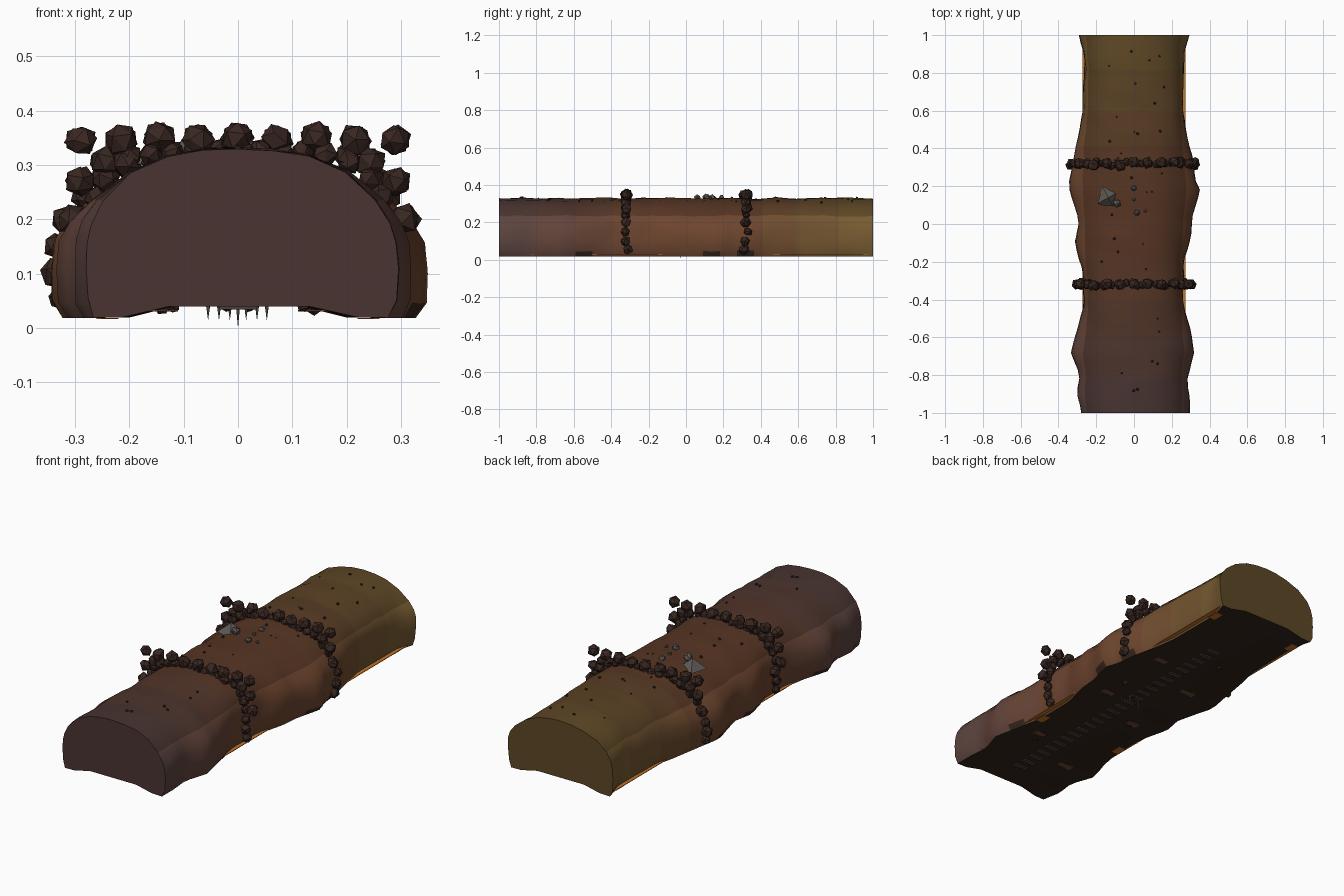
import bpy, bmesh, math, random
from mathutils import Vector, Matrix, noise

if "Cube" in bpy.data.objects:
    bpy.data.objects.remove(bpy.data.objects["Cube"])

random.seed(4)


def mat(name, c):
    m = bpy.data.materials.new(name)
    m.diffuse_color = (*c, 1)
    m.use_nodes = True
    m.node_tree.nodes["Principled BSDF"].inputs["Base Color"].default_value = m.diffuse_color
    return m


def finish(name, bm, mats, smooth=None):
    me = bpy.data.meshes.new(name)
    bm.to_mesh(me)
    bm.free()
    ob = bpy.data.objects.new(name, me)
    bpy.context.collection.objects.link(ob)
    for m in mats:
        me.materials.append(m)
    if smooth:
        bpy.ops.object.select_all(action='DESELECT')
        ob.select_set(True)
        bpy.context.view_layer.objects.active = ob
        bpy.ops.object.shade_smooth_by_angle(angle=math.radians(smooth))
    return ob


def lerp_table(t, y):
    for (a, va), (b, vb) in zip(t, t[1:]):
        if y <= b:
            return va + (vb - va) * (y - a) / (b - a)
    return t[-1][1]


# half widths along the length
LEFT = [(-1, .28), (-.9, .30), (-.8, .285), (-.68, .33), (-.55, .29), (-.42, .265), (-.25, .27), (-.1, .31),
        (0, .29), (.1, .315), (.2, .345), (.33, .32), (.5, .29), (.6, .265), (.9, .26), (1, .29)]
RIGHT = [(-1, .29), (-.9, .29), (-.8, .28), (-.68, .32), (-.55, .29), (-.4, .26), (-.2, .26), (-.05, .30),
         (.05, .31), (.18, .345), (.25, .32), (.35, .31), (.5, .275), (.6, .26), (.9, .26), (1, .29)]
# half section: width fraction, height
SECTION = [(.45, .04), (.76, .02), (.95, .019), (1, .05), (1.01, .11), (1, .16), (.97, .195), (.89, .235),
           (.7, .285), (.45, .315), (.22, .327), (0, .33)]


def shell_point(f, z, side, y):
    w = lerp_table(RIGHT if side > 0 else LEFT, y)
    blend = 1 if z < .17 else max(0, (.285 - z) / .115)
    return Vector((side * f * (.285 + (w - .285) * blend), y, z))


# rock tunnel body
N = 44
bm = bmesh.new()
rings = []
for i in range(N + 1):
    y = -1 + 2 * i / N
    pts = [shell_point(f, z, 1, y) for f, z in SECTION]
    pts += [shell_point(f, z, -1, y) for f, z in reversed(SECTION[:-1])]
    for p in pts:
        if p.z > .045:
            n = noise.noise_vector(Vector((p.x * 6, p.y * 11, p.z * 6)))
            p.x += n.x * .008
            p.z += n.z * .010
    rings.append([bm.verts.new(p) for p in pts])
for a, b in zip(rings, rings[1:]):
    for k in range(len(a)):
        j = (k + 1) % len(a)
        bm.faces.new((a[k], a[j], b[j], b[k]))
for r, y in ((rings[0], -1), (rings[-1], 1)):
    c = bm.verts.new((0, y, .13))
    for k in range(len(r)):
        bm.faces.new((r[k], r[(k + 1) % len(r)], c))
bmesh.ops.recalc_face_normals(bm, faces=bm.faces)
FRONT, MID, BACK = Vector((.075, .04, .035)), Vector((.11, .042, .02)), Vector((.13, .075, .022))
mats = []
for b in range(10):
    t = -1 + (b + .5) / 5
    col = MID.lerp(FRONT, min(1, max(0, -t - .25) * 1.5)) if t < 0 else MID.lerp(BACK, min(1, max(0, t - .25) * 1.5))
    mats += [mat("rock_top_%d" % b, col * .85), mat("rock_side_%d" % b, col * 1.4)]
mats.append(mat("rock_floor", (.035, .018, .012)))
for f in bm.faces:
    c = f.calc_center_median()
    band = min(9, max(0, int((c.y + 1) * 5)))
    f.material_index = band * 2 + (1 if c.z < .23 and abs(f.normal.y) < .9 else 0)
    if f.normal.z < -.5:
        f.material_index = 20
finish("tunnel_rock", bm, mats, 38)


def rock(bm, p, r, stretch=1.0):
    M = Matrix.Translation(p) @ Matrix.Rotation(random.uniform(0, 6), 4, Vector((random.random(), random.random(), .3)))
    vs = bmesh.ops.create_icosphere(bm, subdivisions=1, radius=r, matrix=M @ Matrix.Diagonal((1, stretch, 1, 1)))['verts']
    for v in vs:
        v.co += Vector([random.uniform(-.1, .1) * r for _ in range(3)])


# two collars of boulders
boulder = mat("boulder", (.04, .02, .015))
for name, y0 in (("front_boulder_collar", -.32), ("back_boulder_collar", .32)):
    bm = bmesh.new()
    for s in (-1, 1):
        for f, z in ((1.02, .055), (1.04, .1), (1.04, .15), (1.02, .2), (.95, .24), (.86, .275), (.72, .305)):
            rock(bm, shell_point(f, z, s, y0) + Vector((0, random.uniform(-.012, .012), 0)), random.uniform(.022, .03))
        for x, z in ((.29, .345), (.29, .27), (.305, .2), (.245, .305)):
            rock(bm, Vector((s * x, y0, z)), .029)
    for k in range(-3, 4):
        rock(bm, Vector((k * .072, y0 + random.uniform(-.01, .01), .35 - .004 * (k % 2))), .031)
    for k in range(-5, 6):
        rock(bm, Vector((k * .04, y0 + random.uniform(-.012, .012), .325 - .0004 * k * k)), .024)
    finish(name, bm, [boulder])

# small pebbles over the crown
bm = bmesh.new()
for _ in range(34):
    x, y = random.uniform(-.18, .18), random.uniform(-.95, .95)
    rock(bm, Vector((x, y, .331 - .9 * x * x)), random.uniform(.004, .009))
finish("crown_pebbles", bm, [mat("pebble", (.03, .017, .013))])

# grey shard and chips
grey = mat("grey_stone", (.11, .10, .095))
bm = bmesh.new()
bmesh.ops.create_cone(bm, cap_ends=True, segments=4, radius1=.066, radius2=.0, depth=.05,
                      matrix=Matrix.Translation((-.135, .14, .327)) @ Matrix.Rotation(.5, 4, 'Z'))
for x, y, r in ((-.09, .11, .022), (0, .19, .016), (.015, .06, .018), (.06, .07, .009), (0, .13, .01)):
    rock(bm, Vector((x, y, .332)), r)
finish("grey_shards", bm, [grey])


def slab(bm, x, y, z, sx, sy, sz):
    bmesh.ops.create_cube(bm, size=1, matrix=Matrix.Translation((x, y, z)) @ Matrix.Diagonal((sx, sy, sz, 1)))


# glowing strips and patches under the side walls
glow = mat("glow_orange", (.55, .17, .02))
bm = bmesh.new()
for s in (-1, 1):
    slab(bm, s * .248, 0, .029, .048, 1.94, .003)
    for y in (-.4, .9):
        slab(bm, s * .24, y, .018, .04, .06, .002)
finish("glow_strips", bm, [glow])

# floor plates
bm = bmesh.new()
for s in (-1, 1):
    for y in (-.62, -.1, .3):
        slab(bm, s * .15, y + s * .08, .032, .08, .035, .003)
finish("floor_plates", bm, [mat("plate_brown", (.16, .07, .035))])

# floor sleepers
bm = bmesh.new()
for k in range(26):
    slab(bm, 0, -.85 + k * .058, .037, .07, .024, .006)
finish("floor_sleepers", bm, [mat("sleeper", (.07, .045, .035))])

# hanging spikes and rubble below
bm = bmesh.new()
for k, x in enumerate((-.055, -.035, -.015, 0, .015, .035, .053)):
    h = .042 if x == 0 else .028
    bmesh.ops.create_cone(bm, cap_ends=True, segments=5, radius1=.0, radius2=.004, depth=h,
                          matrix=Matrix.Translation((x, -.03 + .02 * (k % 3), .042 - h / 2)))
finish("floor_spikes", bm, [grey])
bm = bmesh.new()
for x, y, r in ((-.14, -.2, .016), (.14, .1, .018), (.12, -.6, .012), (-.12, .5, .013), (.02, .02, .012), (-.02, -.03, .011)):
    rock(bm, Vector((x, y, .04)), r)
finish("floor_rubble", bm, [boulder])
